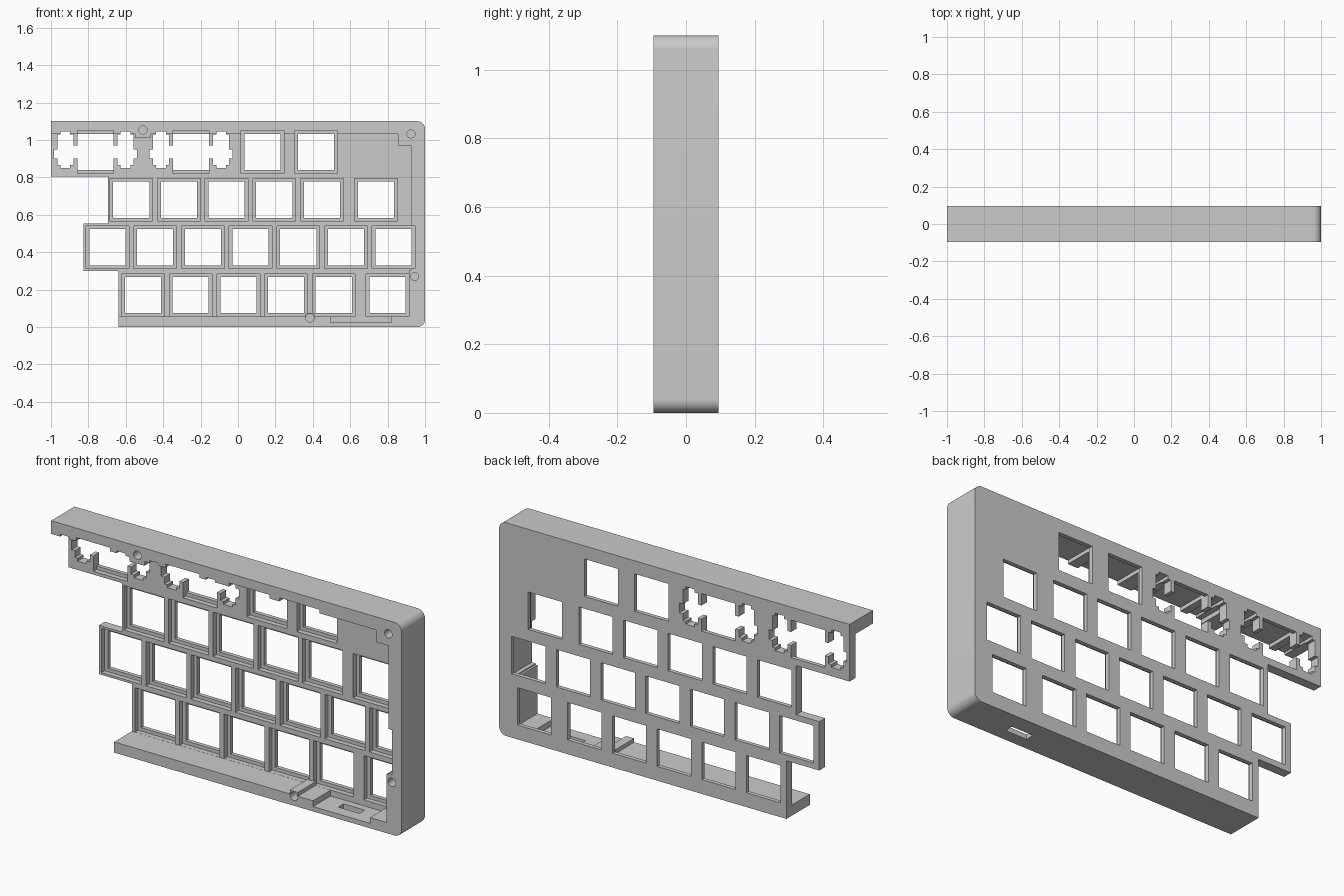
import bpy, bmesh, math

if "Cube" in bpy.data.objects:
    bpy.data.objects.remove(bpy.data.objects["Cube"])

FRONT, BACK = -0.095, 0.095
PLATE, LEDGE = 0.048, 0.074      # inner face of plate, thin ledge around each key
grey = bpy.data.materials.new("case_grey")
grey.diffuse_color = (0.6, 0.6, 0.6, 1)
grey.use_nodes = True
grey.node_tree.nodes["Principled BSDF"].inputs["Base Color"].default_value = grey.diffuse_color


def make(name, prisms):
    """One object from (outline in x/z, y0, y1) prisms."""
    bm = bmesh.new()
    for pts, y0, y1 in prisms:
        face = bm.faces.new([bm.verts.new((x, y0, z)) for x, z in pts])
        ext = bmesh.ops.extrude_face_region(bm, geom=[face])["geom"]
        vs = [v for v in ext if isinstance(v, bmesh.types.BMVert)]
        bmesh.ops.translate(bm, verts=vs, vec=(0, y1 - y0, 0))
    bmesh.ops.recalc_face_normals(bm, faces=bm.faces)
    me = bpy.data.meshes.new(name)
    bm.to_mesh(me)
    bm.free()
    me.materials.append(grey)
    ob = bpy.data.objects.new(name, me)
    bpy.context.collection.objects.link(ob)
    return ob


def rect(x0, x1, z0, z1):
    return [(x0, z0), (x1, z0), (x1, z1), (x0, z1)]


def square(x, z, h):
    return rect(x - h, x + h, z - h, z + h)


def arc(cx, cz, r, a0, a1, n):
    return [(cx + r * math.cos(math.radians(a0 + (a1 - a0) * i / n)),
             cz + r * math.sin(math.radians(a0 + (a1 - a0) * i / n))) for i in range(n + 1)]


def combine(target, op, name, prisms):
    tool = make(name, prisms)
    tool.hide_render = True
    mod = target.modifiers.new(name, 'BOOLEAN')
    mod.operation, mod.solver, mod.object = op, 'EXACT', tool
    mod.use_self = True
    bpy.context.view_layer.objects.active = target
    bpy.ops.object.modifier_apply(modifier=name)
    bpy.data.objects.remove(tool)


# Case block: stepped left side, rounded right corners
R = 0.04
outline = ([(-0.64, 0)] + arc(1 - R, R, R, -90, 0, 10) + arc(1 - R, 1.1 - R, R, 0, 90, 10)
           + [(-1, 1.1), (-1, 0.805), (-0.695, 0.805), (-0.695, 0.552), (-0.827, 0.552),
              (-0.827, 0.3), (-0.64, 0.3)])
case = make("keyboard_case", [(outline, FRONT, BACK)])

# Inner cavity, leaving walls and screw bosses
cavity = [(-1.1, 0.055), (0.495, 0.055), (0.495, 0.025), (0.82, 0.025), (0.82, 0.055),
          (0.914, 0.055), (0.914, 0.305), (0.925, 0.305), (0.925, 0.97), (0.855, 0.97),
          (0.855, 1.032), (-0.467, 1.032), (-0.467, 1.01), (-0.552, 1.01),
          (-0.552, 1.032), (-1.1, 1.032)]
combine(case, 'DIFFERENCE', "cavity", [(cavity, -0.2, PLATE)])

# Key positions
U = 0.255
keys = [(0.131, 0.936), (0.417, 0.936), (0.738, 0.68), (0.8, 0.17)]
keys += [(-0.571 + U * i, 0.68) for i in range(5)]
keys += [(-0.698 + U * i, 0.426) for i in range(7)]
keys += [(-0.508 + U * i, 0.17) for i in range(5)]
wide = [(-0.762, 0.936), (-0.251, 0.936)]
H = 0.0965

# Recesses around the switches
rec = [(square(x, z, 0.1145), -0.2, LEDGE) for x, z in keys]
rec += [(rect(x - H, x + H, z - 0.1145, z + 0.1145), -0.2, LEDGE) for x, z in wide]
combine(case, 'DIFFERENCE', "recesses", rec)

# Lower screw boss
combine(case, 'UNION', "lower_boss", [(rect(0.362, 0.408, 0.02, 0.075), FRONT, PLATE + 0.01)])

# Switch holes
combine(case, 'DIFFERENCE', "switch_holes", [(square(x, z, H), -0.2, 0.2) for x, z in keys + wide])

# Stabiliser cutouts either side of the wide keys
stab = []
for x, z in wide:
    for s in (-1, 1):
        def part(a, b, z0, z1):
            lo, hi = sorted((x + s * a, x + s * b))
            stab.append((rect(lo, hi, z0, z1), -0.2, 0.2))
        part(0.117, 0.203, 0.865, 1.028)
        part(0.135, 0.187, 0.85, 1.044)
        part(0.09, 0.13, 0.901, 0.971)
        part(0.19, 0.222, 0.9, 0.95)
combine(case, 'DIFFERENCE', "stabiliser_cutouts", stab)

# Screw holes in the rim, and the cable slot through the bottom wall
screws = [(-0.508, 1.053), (0.925, 1.032), (0.945, 0.27), (0.385, 0.048)]
combine(case, 'DIFFERENCE', "screw_holes",
        [(arc(x, z, 0.0215, 0, 345, 23), -0.2, 0.02) for x, z in screws])
combine(case, 'DIFFERENCE', "cable_slot", [(rect(0.595, 0.715, -0.1, 0.04), -0.032, 0.012)])

# Smooth rounded corners, crisp edges elsewhere
bpy.ops.object.select_all(action='DESELECT')
case.select_set(True)
bpy.context.view_layer.objects.active = case
bpy.ops.object.shade_smooth_by_angle(angle=math.radians(30))
